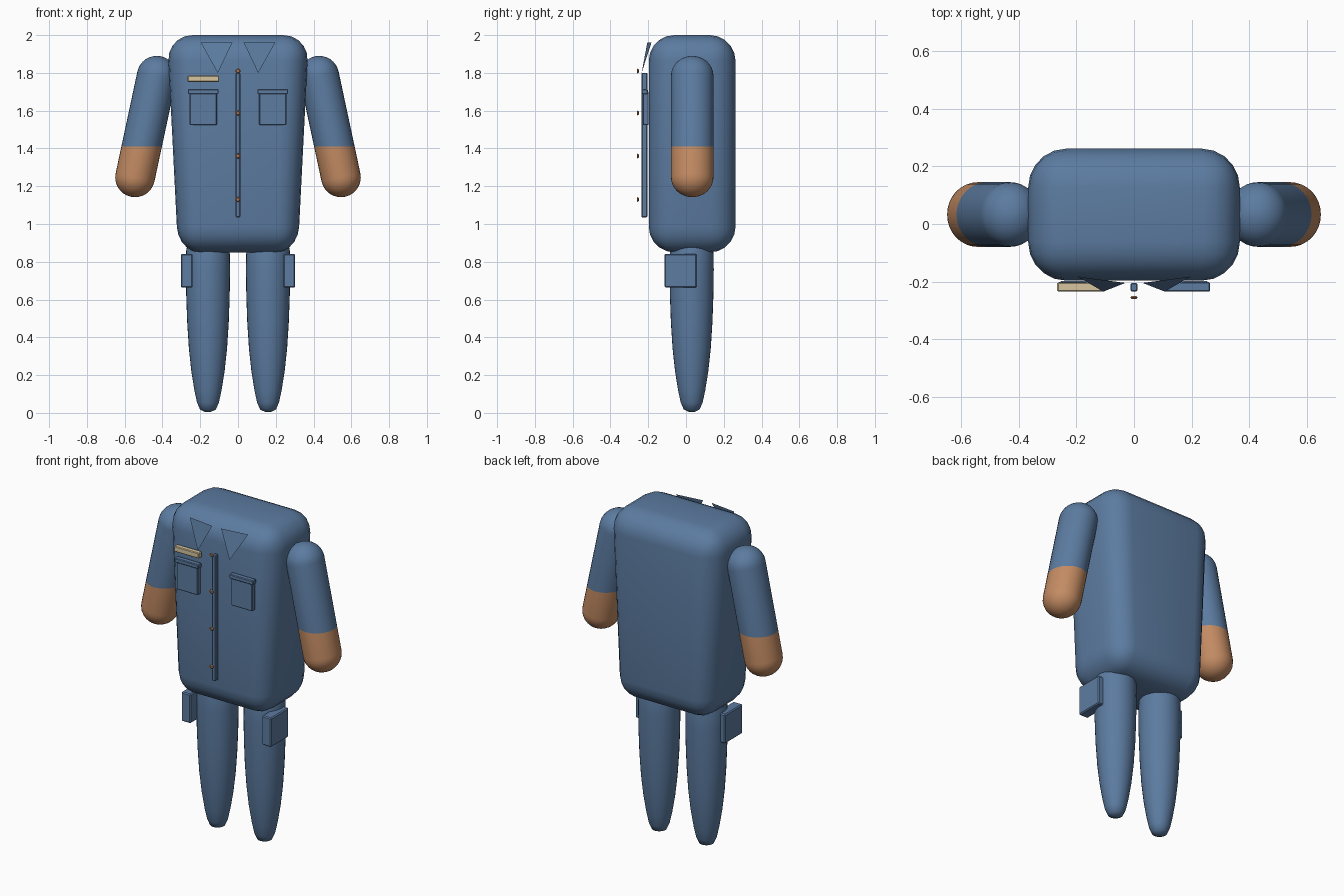
import bpy, bmesh, math
from mathutils import Matrix, Vector

if "Cube" in bpy.data.objects:
    bpy.data.objects.remove(bpy.data.objects["Cube"])


def material(name, rgb):
    m = bpy.data.materials.new(name)
    m.diffuse_color = (*rgb, 1)
    m.use_nodes = True
    m.node_tree.nodes["Principled BSDF"].inputs["Base Color"].default_value = m.diffuse_color
    return m


BLUE = material("denim blue", (0.107, 0.200, 0.355))
SKIN = material("tan skin", (0.55, 0.26, 0.125))
CREAM = material("cream", (0.68, 0.56, 0.35))
COPPER = material("copper", (0.42, 0.19, 0.09))


def finish(name, bm, mats, smooth=None):
    bmesh.ops.recalc_face_normals(bm, faces=bm.faces)
    mesh = bpy.data.meshes.new(name)
    bm.to_mesh(mesh)
    bm.free()
    for m in mats:
        mesh.materials.append(m)
    ob = bpy.data.objects.new(name, mesh)
    bpy.context.collection.objects.link(ob)
    if smooth:
        bpy.ops.object.select_all(action='DESELECT')
        ob.select_set(True)
        bpy.context.view_layer.objects.active = ob
        bpy.ops.object.shade_smooth_by_angle(angle=math.radians(smooth))
    return ob


def box_mesh(lo, hi, bevel=0.0, segments=1):
    lo, hi = Vector(lo), Vector(hi)
    bm = bmesh.new()
    bmesh.ops.create_cube(bm, size=1)
    for v in bm.verts:
        v.co = (lo + hi) / 2 + v.co * (hi - lo)
    if bevel:
        bmesh.ops.bevel(bm, geom=bm.edges[:], offset=bevel, segments=segments,
                        profile=0.5, affect='EDGES')
    return bm


def box(name, x, y, z, mat, bevel=0.004):
    return finish(name, box_mesh((x[0], y[0], z[0]), (x[1], y[1], z[1]), bevel), [mat])


def lathe(profile, sides=32):
    """Closed surface of revolution about z from (radius, height) points."""
    bm = bmesh.new()
    rings = []
    for r, z in profile:
        rings.append([bm.verts.new((r * math.cos(2 * math.pi * i / sides),
                                    r * math.sin(2 * math.pi * i / sides), z))
                      for i in range(sides)])
    for a, b in zip(rings, rings[1:]):
        for i in range(sides):
            j = (i + 1) % sides
            bm.faces.new((a[i], a[j], b[j], b[i]))
    bm.faces.new(rings[0])
    bm.faces.new(rings[-1])
    return bm


# Torso: rounded block narrowing toward the hips
bm = box_mesh((-0.375, -0.197, 0.85), (0.375, 0.262, 2.0), 0.135, 5)
for v in bm.verts:
    v.co.x *= 1 - 0.155 * (2.0 - v.co.z) / 1.15
finish("torso", bm, [BLUE], 50)

# Arms: tilted capsules with bare forearms below the sleeve line
R = 0.105
for side, label in ((-1, "right"), (1, "left")):
    top, end = Vector((side * 0.43, 0.033, 1.785)), Vector((side * 0.545, 0.033, 1.247))
    length = (top - end).length
    n = 8
    arc = [math.radians(2 + 88 * i / n) for i in range(n + 1)]
    profile = [(R * math.sin(a), -R * math.cos(a)) for a in arc]
    profile += [(R * math.sin(a), length + R * math.cos(a)) for a in reversed(arc)]
    bm = lathe(profile)
    turn = Vector((0, 0, 1)).rotation_difference(top - end).to_matrix().to_4x4()
    bm.transform(Matrix.Translation(end) @ turn @ Matrix.Diagonal((1, 1.07, 1, 1)))
    bmesh.ops.bisect_plane(bm, geom=bm.verts[:] + bm.edges[:] + bm.faces[:],
                           plane_co=(0, 0, 1.41), plane_no=(0, 0, 1))
    for f in bm.faces:
        f.material_index = int(f.calc_center_median().z < 1.41)
    finish(label + "_arm", bm, [BLUE, SKIN], 50)

    # Trouser leg tapering to a rounded tip
    bm = lathe([(0.015, 0.005), (0.042, 0.018), (0.058, 0.055), (0.072, 0.12),
                (0.088, 0.22), (0.101, 0.34), (0.110, 0.48), (0.115, 0.62),
                (0.117, 0.76), (0.115, 0.86), (0.100, 0.93), (0.06, 0.97)])
    bm.transform(Matrix.Translation((side * 0.159, 0.03, 0)))
    finish(label + "_leg", bm, [BLUE], 50)

    # Thigh pocket
    a, b = sorted((side * 0.24, side * 0.303))
    box(label + "_thigh_pocket", (a, b), (-0.114, 0.057), (0.664, 0.842), BLUE, 0.006)

    # Chest pocket and flap
    a, b = sorted((side * 0.112, side * 0.256))
    box(label + "_chest_pocket", (a, b), (-0.228, -0.198), (1.523, 1.70), BLUE)
    box(label + "_pocket_flap", (a - 0.009, b + 0.009), (-0.235, -0.202), (1.688, 1.714), BLUE)

    # Collar point: a single flat triangle
    bm = bmesh.new()
    bm.faces.new([bm.verts.new(p) for p in ((side * 0.197, -0.183, 1.96),
                                            (side * 0.03, -0.205, 1.96),
                                            (side * 0.107, -0.235, 1.80))])
    finish(label + "_collar", bm, [BLUE])

# Name strip
box("name_strip", (-0.267, -0.10), (-0.235, -0.203), (1.752, 1.786), CREAM)

# Front placket and buttons
box("placket", (-0.012, 0.012), (-0.235, -0.205), (1.035, 1.80), BLUE)
for i, z in enumerate((1.81, 1.587, 1.36, 1.13)):
    bm = lathe([(0.008, -0.005), (0.013, 0), (0.008, 0.005)], 12)
    bm.transform(Matrix.Translation((0, -0.255, z)) @ Matrix.Rotation(math.pi / 2, 4, 'X'))
    finish("button_%d" % (i + 1), bm, [COPPER])
